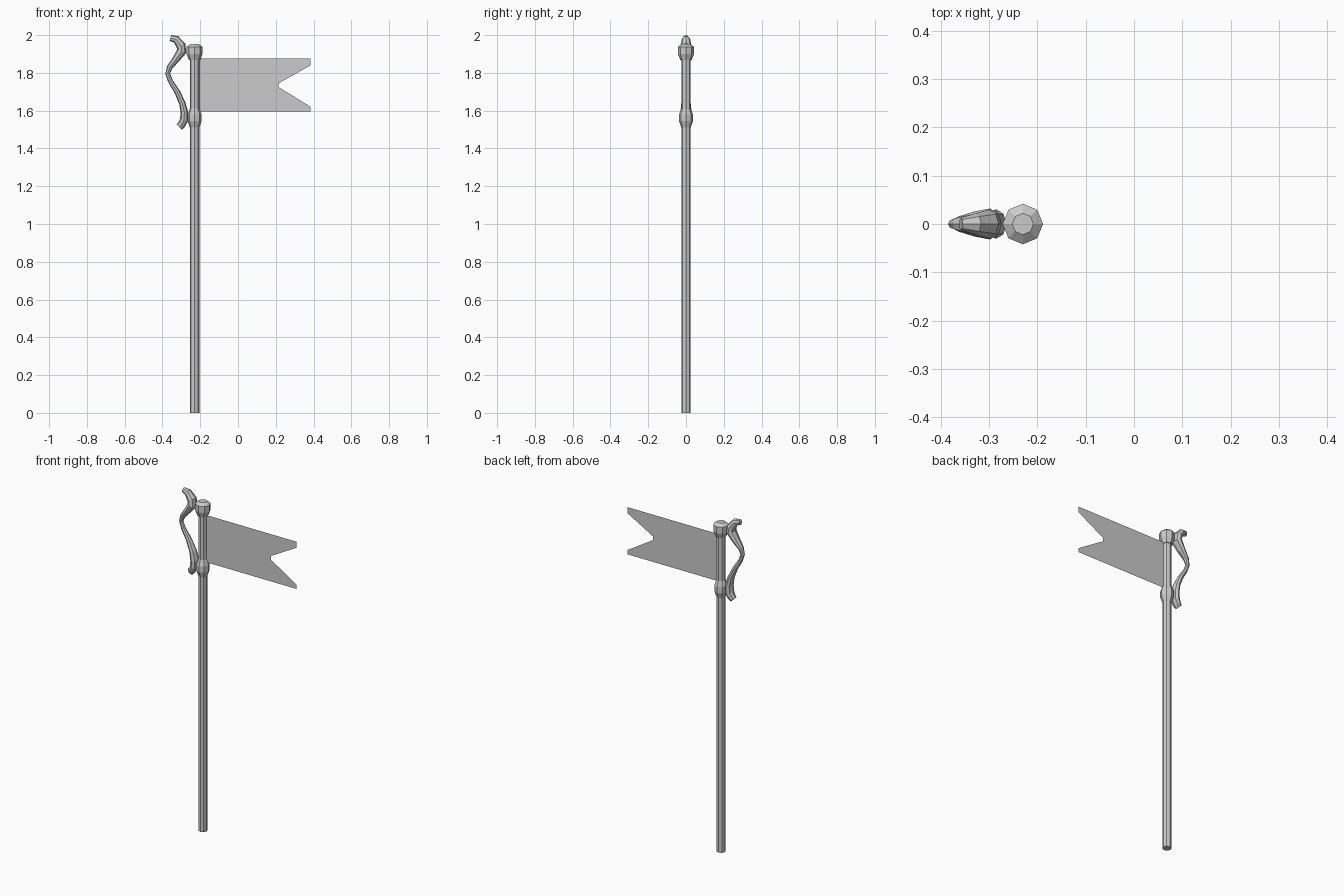
import bpy, math
from mathutils import Vector

if "Cube" in bpy.data.objects:
    bpy.data.objects.remove(bpy.data.objects["Cube"])

PX = -0.23   # pole axis
SIDES = 8


def make_object(name, verts, faces):
    mesh = bpy.data.meshes.new(name)
    mesh.from_pydata(verts, [], faces)
    mesh.update()
    obj = bpy.data.objects.new(name, mesh)
    bpy.context.collection.objects.link(obj)
    return obj


def skin(name, rings):
    """Join equal-sized rings into a capped tube."""
    n = len(rings[0])
    verts = [v for ring in rings for v in ring]
    faces = [(i * n + j, i * n + (j + 1) % n, (i + 1) * n + (j + 1) % n, (i + 1) * n + j)
             for i in range(len(rings) - 1) for j in range(n)]
    faces += [tuple(reversed(range(n))), tuple(range(len(verts) - n, len(verts)))]
    return make_object(name, verts, faces)


def ring(centre, u, v):
    return [centre + u * math.cos(a) + v * math.sin(a)
            for a in (2 * math.pi * k / SIDES for k in range(SIDES))]


def lathe(name, profile):
    return skin(name, [ring(Vector((PX, 0, z)), Vector((r, 0, 0)), Vector((0, r, 0)))
                       for r, z in profile])


# Pole, collar and cap
lathe("pole", [(0.025, 0), (0.025, 1.89)])
lathe("lower_collar", [(0.025, 1.51), (0.037, 1.545), (0.037, 1.58), (0.025, 1.612)])
lathe("top_cap", [(0.03, 1.868), (0.042, 1.9), (0.042, 1.938), (0.022, 1.953)])

# Swallow-tailed banner sheet
banner = [(PX, 1.595), (0.385, 1.595), (0.385, 1.62), (0.215, 1.725),
          (0.215, 1.745), (0.385, 1.84), (0.385, 1.875), (PX, 1.875)]
make_object("banner", [(x, 0, z) for x, z in banner], [tuple(range(len(banner)))])

# Curved side bracket: x, z, half thickness, half width
path = [(-0.358, 1.985, 0.016, 0.013), (-0.328, 1.978, 0.020, 0.022),
        (-0.302, 1.945, 0.025, 0.029), (-0.298, 1.915, 0.026, 0.032),
        (-0.330, 1.870, 0.019, 0.026), (-0.362, 1.830, 0.015, 0.016),
        (-0.372, 1.795, 0.013, 0.010), (-0.357, 1.755, 0.013, 0.012),
        (-0.322, 1.700, 0.015, 0.018), (-0.295, 1.640, 0.017, 0.025),
        (-0.284, 1.590, 0.020, 0.030), (-0.286, 1.550, 0.022, 0.030),
        (-0.300, 1.525, 0.021, 0.024), (-0.311, 1.514, 0.020, 0.018)]
pts = [Vector((x, 0, z)) for x, z, _, _ in path]
rings = []
for i, (_, _, t, w) in enumerate(path):
    d = (pts[min(i + 1, len(pts) - 1)] - pts[max(i - 1, 0)]).normalized()
    normal = Vector((0, 1, 0)).cross(d)
    rings.append(ring(pts[i], normal * t, Vector((0, -w, 0))))
bracket = skin("side_bracket", rings)

# Outward-facing normals on the bracket
import bmesh
bm = bmesh.new()
bm.from_mesh(bracket.data)
bmesh.ops.recalc_face_normals(bm, faces=bm.faces)
bm.to_mesh(bracket.data)
bm.free()
